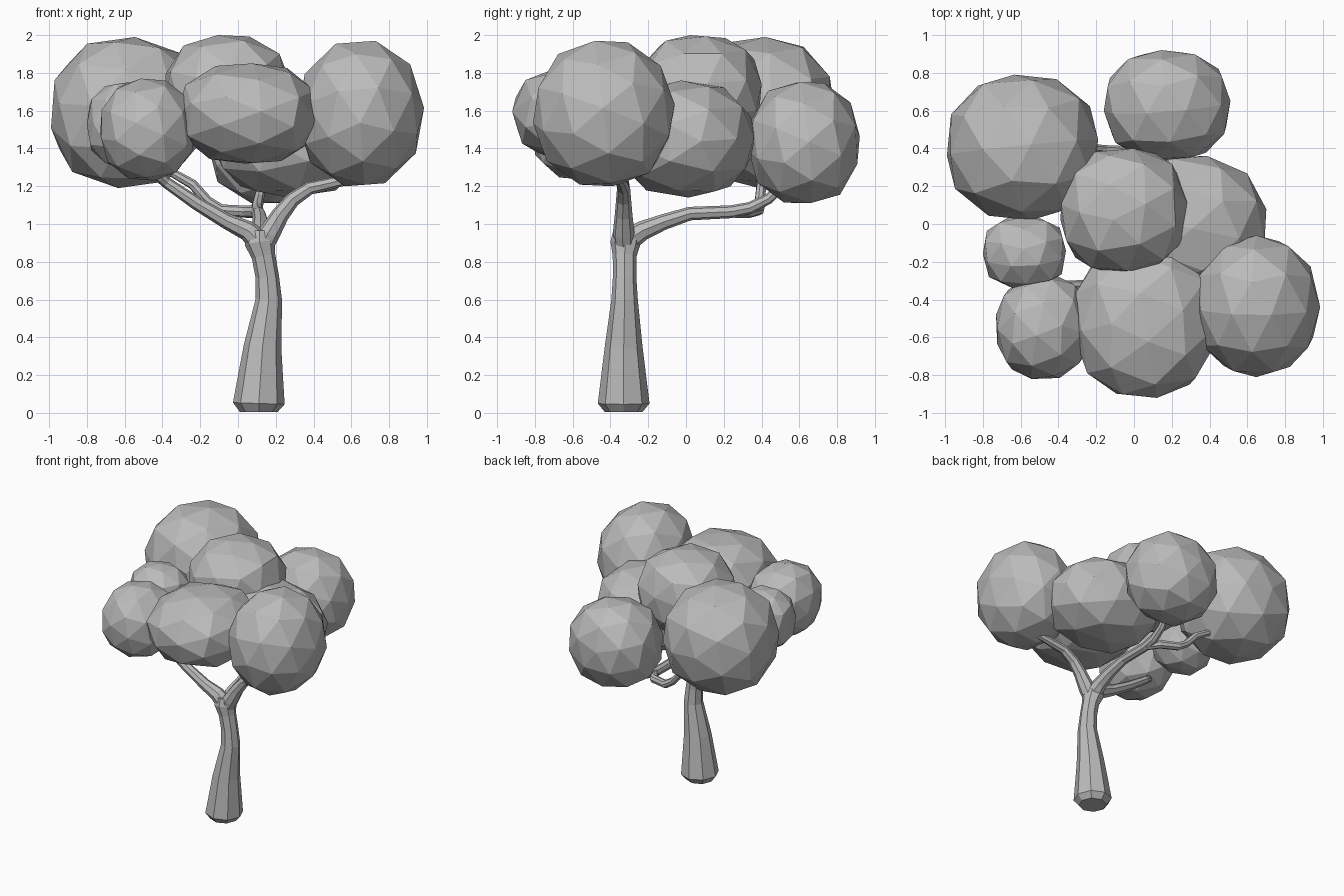
import bpy
import bmesh
import random
from mathutils import Euler

random.seed(11)
cube = bpy.data.objects.get("Cube")
if cube:
    bpy.data.objects.remove(cube, do_unlink=True)

# One plain grey for the whole tree
grey = bpy.data.materials.new("plain_grey")
grey.use_nodes = True
colour = (0.5, 0.5, 0.5, 1)
grey.diffuse_color = colour
grey.node_tree.nodes["Principled BSDF"].inputs["Base Color"].default_value = colour


def add(name, data):
    obj = bpy.data.objects.new(name, data)
    data.materials.append(grey)
    bpy.context.collection.objects.link(obj)


def limb(name, points):
    """Flat-sided tube through (x, y, z, radius) points."""
    curve = bpy.data.curves.new(name, "CURVE")
    curve.dimensions = "3D"
    curve.bevel_depth = 1
    curve.bevel_resolution = 2
    curve.use_fill_caps = True
    spline = curve.splines.new("POLY")
    spline.points.add(len(points) - 1)
    spline.use_smooth = False
    for point, (x, y, z, r) in zip(spline.points, points):
        point.co = (x, y, z, 1)
        point.radius = r
    add(name, curve)


def foliage(name, low, high, power):
    """Faceted ball that fills the box from low to high; a power above 2 is chunkier."""
    bm = bmesh.new()
    bmesh.ops.create_icosphere(bm, subdivisions=2, radius=1)
    turn = Euler([random.uniform(0, 6) for _ in range(3)]).to_matrix()
    for v in bm.verts:
        co = turn @ v.co
        v.co = co / sum(abs(c) ** power for c in co) ** (1 / power)
    for axis in range(3):
        values = [v.co[axis] for v in bm.verts]
        start, size = min(values), max(values) - min(values)
        for v in bm.verts:
            t = (v.co[axis] - start) / size
            v.co[axis] = low[axis] + t * (high[axis] - low[axis])
    mesh = bpy.data.meshes.new(name)
    bm.to_mesh(mesh)
    bm.free()
    add(name, mesh)


# Trunk, flared at the foot and leaning a little
limb("trunk", [(0.11, -0.33, 0.005, 0.1), (0.11, -0.33, 0.05, 0.137),
               (0.13, -0.33, 0.35, 0.1), (0.163, -0.325, 0.6, 0.07),
               (0.155, -0.325, 0.72, 0.062), (0.135, -0.325, 0.83, 0.063),
               (0.115, -0.32, 0.9, 0.08), (0.115, -0.315, 0.96, 0.07)])

# Main branches
limb("left_branch", [(0.125, -0.325, 0.86, 0.05), (0.165, -0.33, 0.95, 0.058),
                     (0.225, -0.33, 1.05, 0.047), (0.29, -0.33, 1.13, 0.04),
                     (0.38, -0.33, 1.19, 0.035), (0.6, -0.35, 1.24, 0.028)])
limb("right_branch", [(0.13, -0.325, 0.89, 0.065), (0.05, -0.33, 0.965, 0.054),
                      (-0.06, -0.33, 1.015, 0.042), (-0.22, -0.33, 1.11, 0.036),
                      (-0.38, -0.33, 1.22, 0.03), (-0.5, -0.42, 1.32, 0.025)])
limb("back_branch", [(0.12, -0.33, 0.9, 0.065), (0.12, -0.23, 0.965, 0.052),
                     (0.12, -0.12, 1.01, 0.042), (0.11, 0.02, 1.055, 0.036),
                     (0.1, 0.24, 1.065, 0.034), (0.1, 0.34, 1.085, 0.032),
                     (0.11, 0.44, 1.135, 0.028), (0.13, 0.52, 1.21, 0.024)])

# Twig from the fork of the back branch
limb("back_right_twig", [(0.1, 0.26, 1.065, 0.032), (0.04, 0.34, 1.065, 0.032),
                         (-0.09, 0.385, 1.075, 0.03), (-0.16, 0.39, 1.12, 0.028),
                         (-0.24, 0.4, 1.21, 0.027), (-0.38, 0.42, 1.29, 0.022)])

# Foliage
foliage("back_right_foliage", (-0.99, 0.02, 1.19), (-0.19, 0.79, 1.99), 2.4)
foliage("back_foliage", (-0.16, 0.33, 1.11), (0.51, 0.92, 1.75), 2.4)
foliage("top_foliage", (-0.39, -0.26, 1.38), (0.28, 0.4, 2.0), 2.5)
foliage("left_foliage", (-0.13, -0.37, 1.14), (0.7, 0.36, 1.76), 2.3)
foliage("front_left_foliage", (0.31, -0.81, 1.2), (0.985, -0.06, 1.97), 2.15)
foliage("front_foliage", (-0.32, -0.92, 1.32), (0.43, -0.1, 1.85), 2.4)
foliage("front_right_foliage", (-0.73, -0.82, 1.23), (-0.23, -0.27, 1.77), 2.3)
foliage("right_foliage", (-0.8, -0.34, 1.3), (-0.36, 0.04, 1.75), 2.7)
